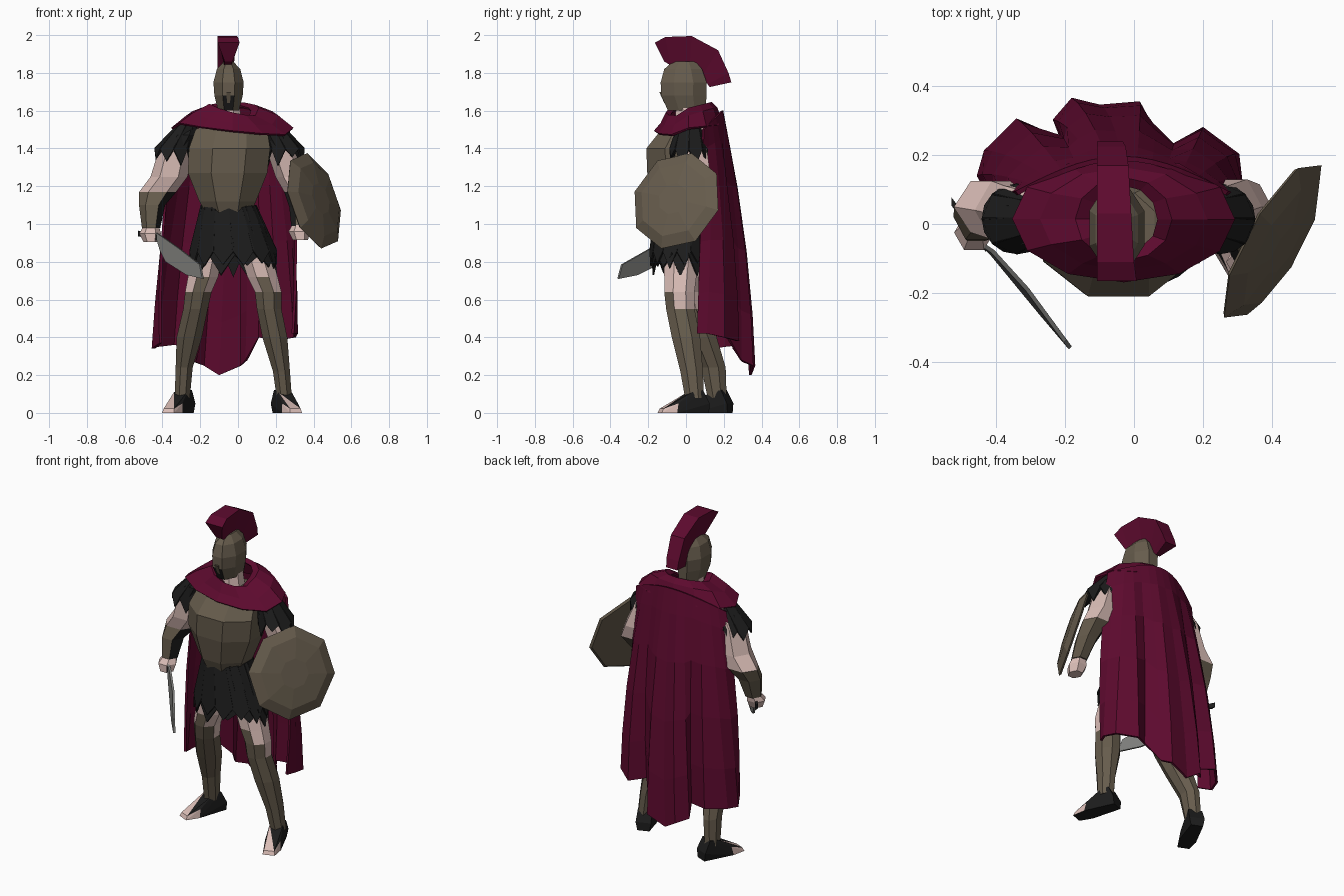
import bpy, bmesh, math, random
from mathutils import Vector, Matrix

random.seed(4)
cube = bpy.data.objects.get("Cube")
if cube:
    bpy.data.objects.remove(cube)


def colour(name, r, g, b):
    m = bpy.data.materials.new(name)
    m.use_nodes = True
    m.diffuse_color = (r, g, b, 1)
    m.node_tree.nodes["Principled BSDF"].inputs["Base Color"].default_value = (r, g, b, 1)
    return m


bronze = colour("bronze", .135, .108, .074)
crimson = colour("crimson", .108, .003, .027)
skin = colour("skin", .7, .51, .47)
black = colour("black_leather", .012, .012, .012)
steel = colour("steel", .2, .2, .19)


def finish(name, bm, mats, rule=None, thick=0):
    """Turn a bmesh into a flat shaded object, colouring faces by rule(centre, normal)."""
    bmesh.ops.recalc_face_normals(bm, faces=bm.faces[:])
    bm.normal_update()
    if rule:
        for f in bm.faces:
            f.material_index = rule(f.calc_center_median(), f.normal)
    me = bpy.data.meshes.new(name)
    bm.to_mesh(me)
    bm.free()
    for m in mats:
        me.materials.append(m)
    ob = bpy.data.objects.new(name, me)
    bpy.context.collection.objects.link(ob)
    if thick:
        mod = ob.modifiers.new("thickness", 'SOLIDIFY')
        mod.thickness = thick
        mod.offset = 0
    return ob


def sheet(name, rows, mats, rule=None, closed=False, cap=False, thick=0):
    """Bridge rows of points into a surface."""
    bm = bmesh.new()
    vs = [[bm.verts.new(p) for p in row] for row in rows]
    n = len(rows[0])
    for a, b in zip(vs, vs[1:]):
        for i in range(n if closed else n - 1):
            j = (i + 1) % n
            bm.faces.new((a[i], a[j], b[j], b[i]))
    if cap:
        bm.faces.new(vs[0])
        bm.faces.new(vs[-1])
    return finish(name, bm, mats, rule, thick)


def ring(x, y, z, rx, ry, n=8):
    """Horizontal polygon with a flat side towards the front."""
    k = 1 / math.cos(math.pi / n)
    angles = [(i + .5) * math.tau / n for i in range(n)]
    return [Vector((x + k * rx * math.sin(a), y - k * ry * math.cos(a), z)) for a in angles]


def loft(name, rings, mats, rule=None, n=8):
    return sheet(name, [ring(*r, n=n) for r in rings], mats, rule, closed=True, cap=True)


def hull(name, points, mats, rule=None):
    bm = bmesh.new()
    for p in points:
        bm.verts.new(p)
    bmesh.ops.convex_hull(bm, input=bm.verts[:])
    return finish(name, bm, mats, rule)


def strips(name, top, bottom, n, jag):
    """Hanging leather strips with long pointed ends."""
    bm = bmesh.new()
    for i in range(n):
        drop = Vector((0, 0, -random.uniform(.4, 1) * jag))

        def at(level, t):
            a = (i + t) * math.tau / n
            x, y, z, rx, ry = level
            return Vector((x + rx * math.sin(a), y - ry * math.cos(a), z))

        pts = [at(top, 0), at(bottom, -.05), at(bottom, .5) + drop, at(bottom, 1.05), at(top, 1)]
        bm.faces.new([bm.verts.new(p) for p in pts])
    finish(name, bm, [black], thick=.008)


# Helmet with dark face opening, neck and crest
loft("helmet", [(-.05, .005, 1.6, .055, .1), (-.05, -.012, 1.68, .075, .12),
                (-.05, -.012, 1.75, .08, .122), (-.05, -.015, 1.82, .062, .1),
                (-.05, -.01, 1.86, .025, .06)], [bronze, black],
     lambda c, n: int(n.y < -.8 and c.z < 1.69))
loft("nose_guard", [(-.05, -.105, 1.64, .008, .01), (-.05, -.13, 1.7, .012, .012)], [bronze], n=4)
loft("neck", [(-.05, .01, 1.48, .08, .075), (-.05, .01, 1.64, .055, .06)], [skin])

crest_outer = [(-.165, 1.96), (-.11, 1.99), (.03, 1.995), (.17, 1.92), (.225, 1.8), (.24, 1.75)]
crest_inner = [(-.115, 1.86), (-.08, 1.84), (.02, 1.84), (.09, 1.79), (.115, 1.74), (.125, 1.725)]
rows = []
for i, (o, q) in enumerate(zip(crest_outer, crest_inner)):
    x, w = -.05 - .004 * i, .058 - .004 * i
    rows.append([(x - w, *o), (x + w, *o), (x + w * .35, *q), (x - w * .35, *q)])
sheet("helmet_crest", rows, [crimson], closed=True, cap=True)

# Breastplate, hips and skirt
loft("breastplate", [(-.05, -.04, 1.04, .11, .11), (-.055, -.04, 1.12, .15, .14),
                     (-.055, -.04, 1.27, .21, .165), (-.045, -.04, 1.4, .215, .17),
                     (-.035, -.01, 1.5, .19, .12), (-.04, 0, 1.54, .1, .09)], [bronze])
loft("skirt_core", [(-.05, -.03, 1.1, .12, .11), (-.03, -.03, .95, .17, .13),
                    (-.025, -.02, .86, .18, .13)], [black], n=12)
skirt_top = (-.05, -.03, 1.1, .145, .13)
strips("skirt_strips", skirt_top, (-.025, -.03, .86, .23, .16), 13, .15)
strips("skirt_under_strips", skirt_top, (-.02, -.03, .84, .225, .15), 10, .13)

# Legs: bare thighs and bronze greaves that rise over the knee at the front
legs = {
    "right": [(-.15, 0, .92, .085, .1), (-.185, 0, .72, .08, .085), (-.21, 0, .64, .07, .08),
              (-.225, .02, .55, .065, .077), (-.258, .085, .4, .067, .078),
              (-.285, .145, .24, .045, .065), (-.295, .165, .08, .04, .05)],
    "left": [(.07, -.02, .92, .085, .1), (.13, -.03, .72, .08, .085), (.16, -.035, .64, .07, .08),
             (.165, -.03, .55, .065, .075), (.195, 0, .4, .066, .075),
             (.23, .03, .22, .045, .06), (.245, .045, .08, .04, .05)],
}
for side, rings in legs.items():
    loft(side + "_leg", rings, [skin, bronze],
         lambda c, n: int(c.z < .55 or (c.z < .64 and n.y < -.5) or (c.z < .7 and n.y < -.8)))

# Low boots, open over the toes
boot = [(s * w, y, z) for s in (-1, 1) for w, y, z in
        ((.035, .085, 0), (.045, .085, .05), (.04, .05, .12), (.038, -.01, .11), (.05, -.1, 0),
         (.044, -.09, .05), (.035, -.18, 0), (.03, -.17, .022))]
for side, place, turn in (("right", (-.3, .155, 0), -.4), ("left", (.245, .03, 0), .35)):
    ob = hull(side + "_boot", boot, [black, skin], lambda c, n: int(c.y < -.1 and n.z > .1))
    ob.matrix_world = Matrix.Translation(place) @ Matrix.Rotation(turn, 4, 'Z')

# Arms: bare skin with bracers, bronze outside and leather inside
arms = {
    "right": (-1, [(-.27, .03, 1.51, .05, .06), (-.33, .03, 1.4, .075, .08), (-.365, .04, 1.25, .085, .085),
                   (-.425, .05, 1.17, .085, .075), (-.455, .02, 1.1, .06, .065), (-.46, -.005, .98, .042, .045)]),
    "left": (1, [(.18, .03, 1.51, .05, .06), (.23, .03, 1.4, .07, .08), (.285, .05, 1.25, .075, .08),
                 (.325, .04, 1.17, .07, .075), (.335, -.02, 1.09, .055, .06), (.33, -.09, .99, .042, .042)]),
}
for side, (s, rings) in arms.items():
    loft(side + "_arm", rings, [skin, bronze, black],
         lambda c, n: 0 if c.z > 1.17 else (1 if n.x * s > -.1 else 2), n=6)
    x, y, z = rings[-1][:3]
    loft(side + "_hand", [(x, y, z + .01, .035, .035), (x - .005, y - .02, z - .03, .05, .05),
                          (x, y - .03, z - .075, .035, .04)], [skin], n=6)
    x, y, z = rings[0][:3]
    loft(side + "_shoulder", [(x - s * .02, y, z + .02, .03, .04), (x + s * .02, y - .01, z - .04, .075, .08),
                              (x + s * .055, y - .01, z - .1, .085, .085)], [black])
    strips(side + "_sleeve_strips", (x, y - .01, z + .02, .045, .06),
           (x + s * .07, y - .015, z - .11, .1, .1), 8, .1)

# Mantle around the neck and shoulders, hanging lower on the left
mantle = []
for rx, ry, z, slope in ((.1, .1, 1.595, .03), (.14, .12, 1.61, .03), (.24, .145, 1.57, .045), (.32, .18, 1.505, .02)):
    row = []
    for i in range(12):
        a = i * math.tau / 12
        sag = .005 - .035 * math.cos(a) if math.sin(a) < -.1 else 0
        row.append((-.03 + rx * math.cos(a), .015 + ry * math.sin(a), z + slope * math.sin(a) + sag))
    mantle.append(row)
sheet("shoulder_mantle", mantle, [crimson], closed=True, thick=.012)

# Cape: an arc over the back falling to a pleated hem
hem = [(-.41, .07, .37), (-.45, .14, .34), (-.43, .21, .35), (-.34, .3, .36), (-.21, .25, .34),
       (-.23, .3, .27), (-.18, .36, .25), (-.1, .34, .2), (.015, .35, .25), (.045, .29, .28),
       (.11, .22, .4), (.2, .275, .38), (.3, .2, .4), (.31, .11, .42), (.29, .06, .42)]
rows = []
for t in (0, .1, .3, .55, .8, 1):
    row = []
    for i, h in enumerate(hem):
        u = i / (len(hem) - 1)
        bulge = math.sin(math.pi * u)
        top = Vector((-.34 + .61 * u, .09 + .1 * bulge, 1.5 + .1 * bulge))
        p = top.lerp(Vector(h), t)
        p.x += .2 * (u - .5) * t * (1 - t)
        p.y += .13 * t * (1 - t) * math.sqrt(max(bulge, 0))
        row.append(p)
    rows.append(row)
sheet("cape", rows, [crimson], thick=.014)

# Shield: shallow eight sided dish facing outwards
shield = loft("shield", [(0, 0, -.03, .235, .235), (0, 0, -.02, .247, .247),
                         (0, 0, .01, .19, .19), (0, 0, .022, .08, .08)], [bronze])
facing = Vector((.83, -.47, .27)).to_track_quat('Z', 'Y').to_matrix().to_4x4()
shield.matrix_world = Matrix.Translation((.42, -.06, 1.128)) @ facing @ Matrix.Rotation(.2, 4, 'Z')

# Short sword
bm = bmesh.new()
blade = [(-.44, -.06, .96), (-.41, -.09, .86), (-.38, -.12, .8), (-.27, -.26, .73),
         (-.185, -.36, .71), (-.2, -.34, .785), (-.31, -.19, .87), (-.41, -.08, .94)]
bm.faces.new([bm.verts.new(p) for p in blade])
finish("sword_blade", bm, [steel], thick=.012)
hilt = [Vector(c) + Vector((0, dy, dz)) for c in ((-.53, .065, .95), (-.43, -.07, .93))
        for dy in (-.012, .012) for dz in (-.015, .015)]
hull("sword_hilt", hilt, [black])
